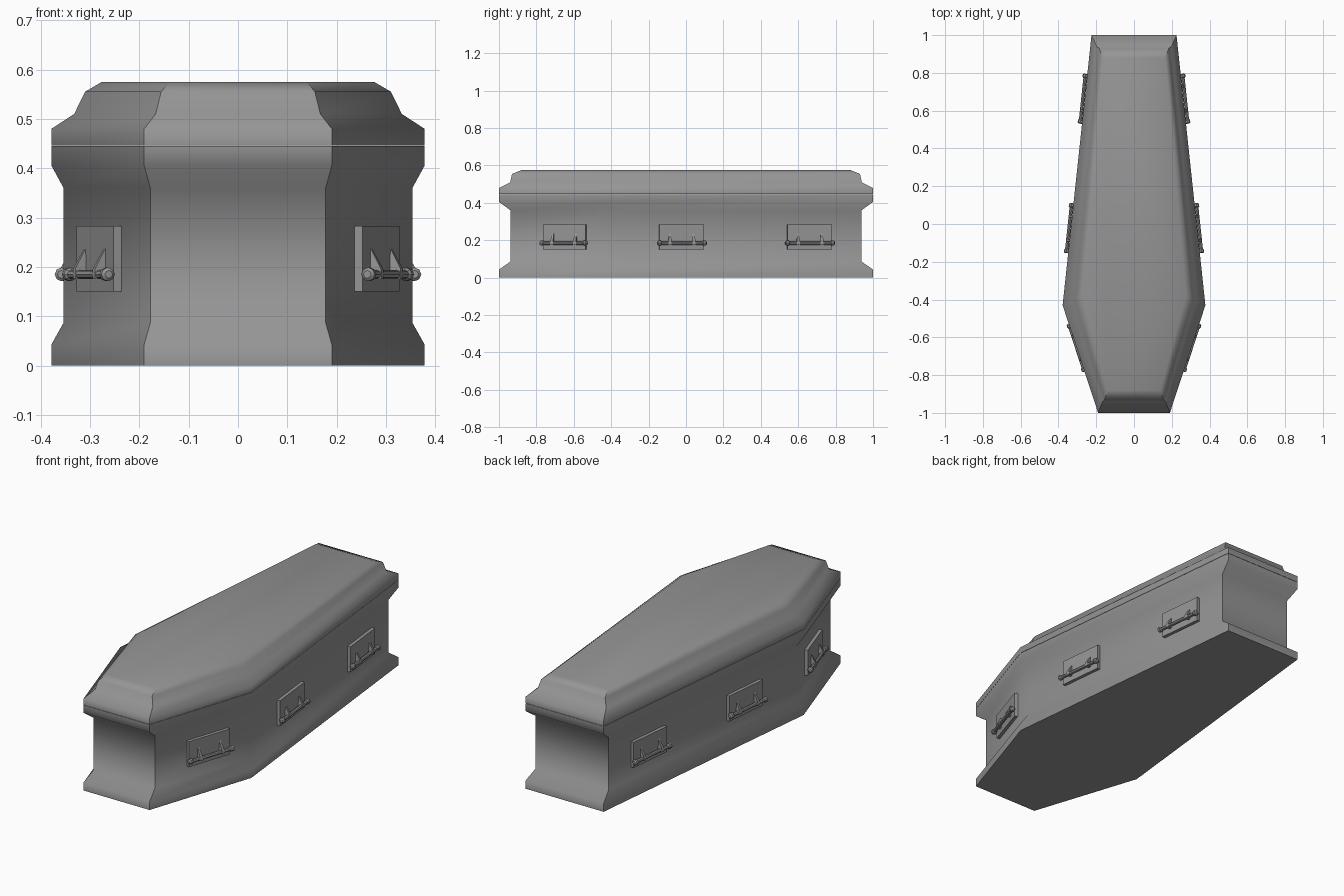
import bpy, bmesh, math
from mathutils import Matrix, Vector

if "Cube" in bpy.data.objects:
    bpy.data.objects.remove(bpy.data.objects["Cube"])

# Half-outline of the coffin plan: foot, shoulder, head
RIGHT = [(0.19, -1.0), (0.378, -0.43), (0.225, 1.0)]
PLAN = RIGHT + [(-x, y) for x, y in reversed(RIGHT)]

# Dark polished finish shared by every part
finish_mat = bpy.data.materials.new("dark_finish")
finish_mat.diffuse_color = (0.3, 0.3, 0.3, 1)
finish_mat.use_nodes = True
finish_mat.node_tree.nodes["Principled BSDF"].inputs["Base Color"].default_value = finish_mat.diffuse_color


def loft(bm, rings, sharp=()):
    """Skin closed rings of points, cap both ends, crease chosen corners."""
    vs = [[bm.verts.new(p) for p in ring] for ring in rings]
    n = len(vs[0])
    for a, b in zip(vs, vs[1:]):
        for i in range(n):
            j = (i + 1) % n
            bm.faces.new((a[i], a[j], b[j], b[i]))
        for i in sharp:
            bm.edges.get((a[i], b[i])).smooth = False
    bm.faces.new(list(reversed(vs[0])))
    bm.faces.new(vs[-1])


def finish(name, bm, angle, mirror=False):
    bmesh.ops.recalc_face_normals(bm, faces=bm.faces)
    me = bpy.data.meshes.new(name)
    bm.to_mesh(me)
    bm.free()
    me.materials.append(finish_mat)
    ob = bpy.data.objects.new(name, me)
    bpy.context.collection.objects.link(ob)
    bpy.ops.object.select_all(action='DESELECT')
    ob.select_set(True)
    bpy.context.view_layer.objects.active = ob
    bpy.ops.object.shade_smooth_by_angle(angle=math.radians(angle), keep_sharp_edges=True)
    if mirror:
        ob.modifiers.new("mirror", 'MIRROR').use_mirror_merge = False
    return ob


def shell(name, levels):
    """Stack scaled copies of the plan: (z, x scale, y scale)."""
    bm = bmesh.new()
    loft(bm, [[(x * sx, y * sy, z) for x, y in PLAN] for z, sx, sy in levels],
         sharp=(0, 2, 3, 5))
    return finish(name, bm, 68)


# Box and lid, separated by a hairline seam
shell("coffin_box", [(0, 1, 1), (0.043, 1, 1), (0.087, 0.935, 0.938),
                     (0.36, 0.935, 0.938), (0.405, 1, 1), (0.445, 1, 1)])
shell("coffin_lid", [(0.4465, 1, 1), (0.48, 1, 1), (0.51, 0.878, 0.94),
                     (0.555, 0.82, 0.93), (0.575, 0.73, 0.88)])


def add_box(bm, lo, hi):
    loft(bm, [[(lo[0], lo[1], z), (hi[0], lo[1], z), (hi[0], hi[1], z), (lo[0], hi[1], z)]
              for z in (lo[2], hi[2])])


def lathe(bm, profile, cx, cz, sides=8):
    """Turn (y, radius) pairs about an axis parallel to local y."""
    turn = [2 * math.pi * k / sides for k in range(sides)]
    loft(bm, [[(cx + r * math.cos(a), y, cz + r * math.sin(a)) for a in turn]
              for y, r in profile])


def wall_frame(yc):
    """Frame on the right wall: local x outward, y along the wall, z up."""
    pts = [Vector((x * 0.935, y * 0.938, 0)) for x, y in RIGHT]
    a, b = (pts[0], pts[1]) if yc < pts[1].y else (pts[1], pts[2])
    t = (b - a).normalized()
    n = Vector((t.y, -t.x, 0))
    o = a + (b - a) * ((yc - a.y) / (b.y - a.y))
    m = Matrix((n, t, Vector((0, 0, 1)))).transposed().to_4x4()
    m.translation = o
    return m


BAR_X, BAR_Z = 0.031, 0.185
for label, yc in (("foot", -0.645), ("middle", -0.025), ("head", 0.66)):
    m = wall_frame(yc)

    # Backing plate
    bm = bmesh.new()
    add_box(bm, (-0.004, -0.12, 0.15), (0.017, 0.12, 0.283))
    bm.transform(m)
    finish(label + "_handle_plate", bm, 30, True)

    # Grip bar with faceted end caps
    bm = bmesh.new()
    half = [(-0.133, 0.008), (-0.128, 0.014), (-0.115, 0.014), (-0.109, 0.009)]
    lathe(bm, half + [(-y, r) for y, r in reversed(half)], BAR_X, BAR_Z)
    bm.transform(m)
    finish(label + "_handle_bar", bm, 30, True)

    # Two tapered brackets reaching from plate to bar
    bm = bmesh.new()
    for c in (-0.064, 0.064):
        side = [(0.014, 0.243, 0.004), (BAR_X + 0.009, 0.196, 0.008),
                (BAR_X + 0.009, 0.176, 0.008), (0.014, 0.176, 0.008)]
        loft(bm, [[(x, c + s * w, z) for x, z, w in side] for s in (-1, 1)])
    bm.transform(m)
    finish(label + "_handle_brackets", bm, 30, True)
